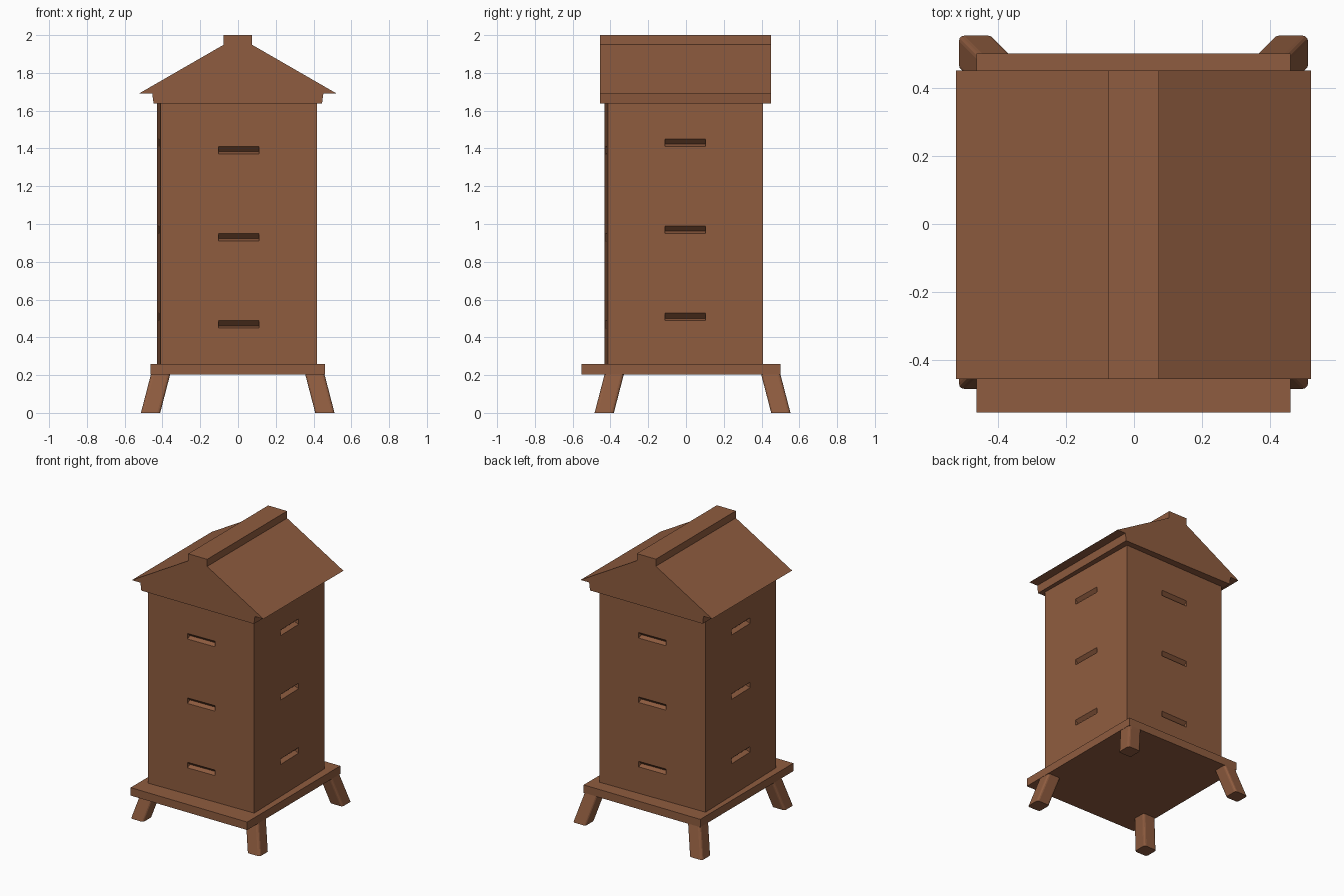
import bpy, bmesh, math
from mathutils import Matrix, Vector

if "Cube" in bpy.data.objects:
    bpy.data.objects.remove(bpy.data.objects["Cube"])

wood = bpy.data.materials.new("brown wood")
wood.diffuse_color = (0.275, 0.107, 0.05, 1)
wood.use_nodes = True
wood.node_tree.nodes["Principled BSDF"].inputs["Base Color"].default_value = wood.diffuse_color


def finish(name, bm):
    bmesh.ops.recalc_face_normals(bm, faces=bm.faces)
    me = bpy.data.meshes.new(name)
    bm.to_mesh(me)
    bm.free()
    me.materials.append(wood)
    ob = bpy.data.objects.new(name, me)
    bpy.context.collection.objects.link(ob)
    return ob


def box(name, lo, hi):
    bm = bmesh.new()
    lo, hi = Vector(lo), Vector(hi)
    bmesh.ops.create_cube(bm, size=1)
    bmesh.ops.scale(bm, vec=hi - lo, verts=bm.verts)
    bmesh.ops.translate(bm, vec=(lo + hi) / 2, verts=bm.verts)
    return finish(name, bm)


def extrude(bm, points, vec):
    face = bm.faces.new([bm.verts.new(p) for p in points])
    ext = bmesh.ops.extrude_face_region(bm, geom=[face], use_keep_orig=True)
    verts = [g for g in ext["geom"] if isinstance(g, bmesh.types.BMVert)]
    bmesh.ops.translate(bm, vec=vec, verts=verts)


# Stand
box("base_board", (-0.463, -0.553, 0.203), (0.460, 0.500, 0.26))

# Splayed legs with softened edges
for name, x, y, sx, sy in (("front_left_leg", -0.41, -0.38, -1, -1),
                           ("front_right_leg", 0.407, -0.38, 1, -1),
                           ("back_left_leg", -0.41, 0.449, -1, 1),
                           ("back_right_leg", 0.407, 0.449, 1, 1)):
    bm = bmesh.new()
    bmesh.ops.create_cube(bm, size=1)
    bmesh.ops.scale(bm, vec=(0.102, 0.102, 0.204), verts=bm.verts)
    upright = [e for e in bm.edges
               if abs(e.verts[0].co.z - e.verts[1].co.z) > 0.1]
    bmesh.ops.bevel(bm, geom=upright, offset=0.016, segments=3,
                    profile=0.5, affect='EDGES')
    for v in bm.verts:
        v.co.z += 0.102
        k = 0.053 * (1 - v.co.z / 0.204)
        v.co.x += x + sx * k
        v.co.y += y + sy * k
    leg = finish(name, bm)

# Hive body, turned slightly about its own axis
half = 0.415
body = box("hive_body", (-half, -half + 0.004, 0.255), (half, half - 0.004, 1.65))

# V-shaped entrance slots on the four walls, cut from the body
bm = bmesh.new()
for side in range(4):
    shift = 0.04 if side % 2 else 0.0
    dist = half if side % 2 else half - 0.004
    for z in (0.449, 0.910, 1.371):
        z += shift
        part = bmesh.new()
        profile = [(-0.02, 0), (0, 0), (0.032, 0.012),
                   (0, 0.040), (-0.02, 0.040)]
        extrude(part, [(-0.107, d - dist, z + h) for d, h in profile],
                (0.214, 0, 0))
        part.transform(Matrix.Rotation(side * math.pi / 2, 4, 'Z'))
        bmesh.ops.recalc_face_normals(part, faces=part.faces)
        tmp = bpy.data.meshes.new("slot")
        part.to_mesh(tmp)
        part.free()
        bm.from_mesh(tmp)
        bpy.data.meshes.remove(tmp)
cutter = finish("slot_cutter", bm)
cutter.hide_render = True
mod = body.modifiers.new("slots", 'BOOLEAN')
mod.operation = 'DIFFERENCE'
mod.solver = 'EXACT'
mod.object = cutter
bpy.context.view_layer.update()
cut = bpy.data.meshes.new_from_object(
    body.evaluated_get(bpy.context.evaluated_depsgraph_get()))
body.modifiers.clear()
body.data = cut
bpy.data.objects.remove(cutter)
body.location = (-0.005, -0.012, 0)
body.rotation_euler.z = math.radians(1.2)

# Gabled roof with ridge cap and eaves
right = [(0.446, 1.637), (0.453, 1.692), (0.521, 1.692),
         (0.075, 1.949), (0.075, 2.0)]
outline = right + [(-x, z) for x, z in reversed(right)]
bm = bmesh.new()
extrude(bm, [(x - 0.001, -0.455, z) for x, z in outline], (0, 0.905, 0))
finish("roof", bm)
